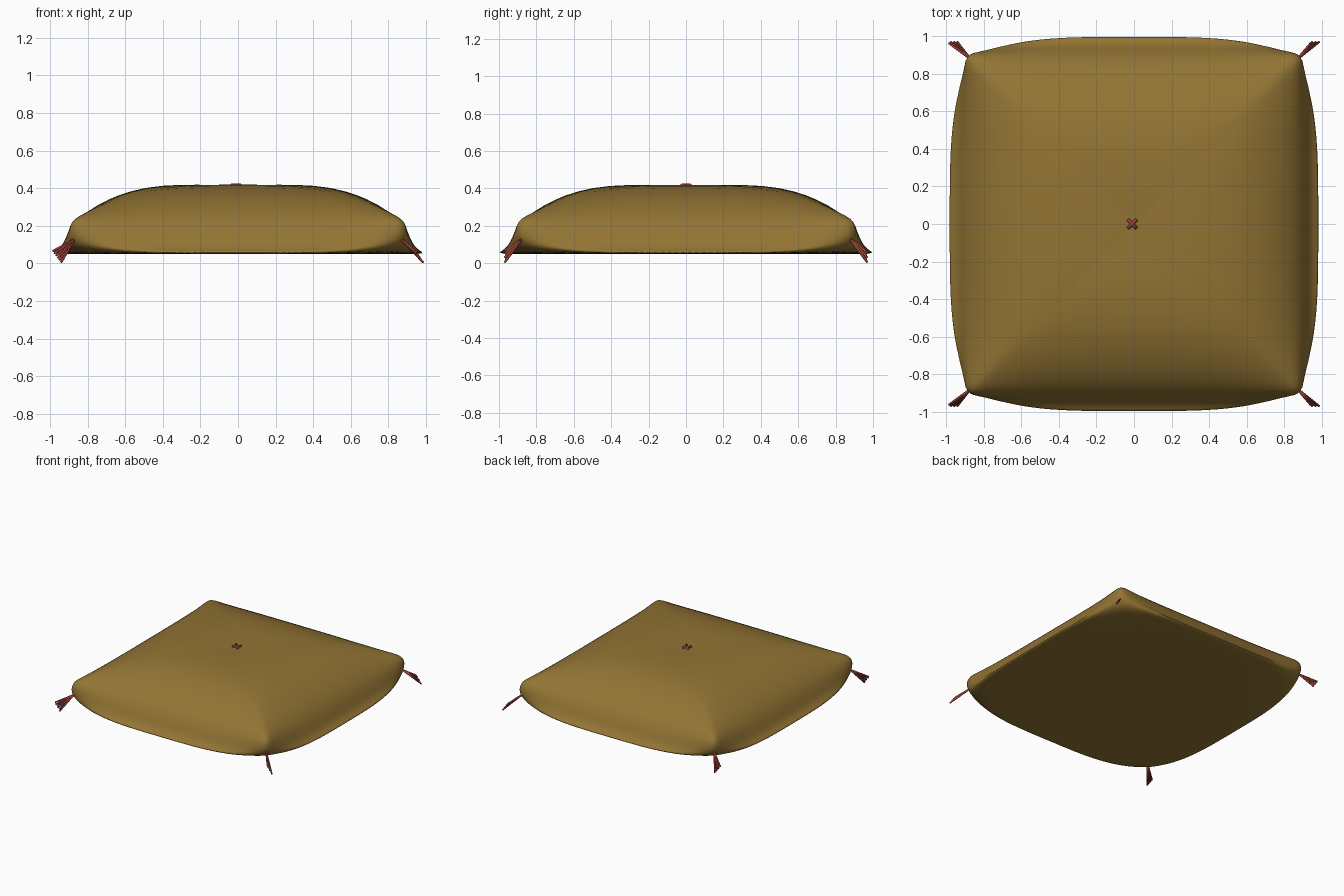
import bpy, bmesh, math
from mathutils import Vector

if "Cube" in bpy.data.objects:
    bpy.data.objects.remove(bpy.data.objects["Cube"])


def material(name, rgb):
    m = bpy.data.materials.new(name)
    m.diffuse_color = (*rgb, 1)
    m.use_nodes = True
    m.node_tree.nodes["Principled BSDF"].inputs["Base Color"].default_value = m.diffuse_color
    return m


GOLD = material("gold cloth", (0.29, 0.175, 0.034))
RED = material("red thread", (0.32, 0.05, 0.04))


def make_object(name, bm, mat):
    bmesh.ops.recalc_face_normals(bm, faces=bm.faces)
    me = bpy.data.meshes.new(name)
    bm.to_mesh(me)
    bm.free()
    me.materials.append(mat)
    ob = bpy.data.objects.new(name, me)
    bpy.context.collection.objects.link(ob)
    for p in me.polygons:
        p.use_smooth = True
    return ob


# Cushion: rings blended between a mid-side profile and a corner profile (distance, height)
MID = [(.3, .05), (.7, .05), (.90, .05), (.985, .05), (1.003, .058), (.972, .072), (.945, .10),
       (.92, .155), (.88, .22), (.80, .287), (.70, .342), (.58, .387), (.42, .417), (.2, .42), (.06, .413)]
CORNER = [(.3, .05), (.7, .05), (.82, .055), (.86, .075), (.885, .105), (.90, .14), (.907, .18),
          (.903, .215), (.887, .242), (.83, .264), (.72, .315), (.60, .36), (.43, .405), (.2, .42), (.06, .413)]
N = 24
bm = bmesh.new()
rings = []
for (dm, zm), (dc, zc) in zip(MID, CORNER):
    ring = []
    for side in range(4):
        a = side * math.pi / 2
        for i in range(N):
            s = -1 + 2 * i / N
            w = abs(s) ** 3.7
            d = dm + (dc - dm) * w
            z = zm + (zc - zm) * w
            t = s * dc
            x = d * math.cos(a) - t * math.sin(a)
            y = d * math.sin(a) + t * math.cos(a)
            ring.append(bm.verts.new((x * 0.985, y, z)))
    rings.append(ring)
for r0, r1 in zip(rings, rings[1:]):
    for i in range(4 * N):
        j = (i + 1) % (4 * N)
        bm.faces.new((r0[i], r0[j], r1[j], r1[i]))
for ring, z in ((rings[0], .05), (rings[-1], .411)):
    c = bm.verts.new((0, 0, z))
    for i in range(4 * N):
        bm.faces.new((ring[i], ring[(i + 1) % (4 * N)], c))
cushion = make_object("cushion", bm, GOLD)
sub = cushion.modifiers.new("soften", 'SUBSURF')
sub.levels = sub.render_levels = 1


def strand(bm, p, q, r0, r1):
    p, q = Vector(p), Vector(q)
    mat = (q - p).to_track_quat('Z', 'Y').to_matrix().to_4x4()
    mat.translation = (p + q) / 2
    bmesh.ops.create_cone(bm, cap_ends=True, segments=8, radius1=r0, radius2=r1,
                          depth=(q - p).length, matrix=mat)


# Corner tassels: fans of thin strands
for sx, xn in ((-1, "left"), (1, "right")):
    for sy, yn in ((-1, "front"), (1, "back")):
        bm = bmesh.new()
        root = (sx * .872, sy * .88, .125)
        for i in range(6):
            k = i / 5
            x = sx * .962 - .022 + .044 * k
            y = sy * (.962 + .006 * (i % 2))
            strand(bm, root, (x, y, .066 - .06 * k), .007, .006)
        make_object(f"{yn}_{xn}_tassel", bm, RED)

# Centre stitch: two crossed threads
bm = bmesh.new()
for s in (-1, 1):
    strand(bm, (-.01 - .024, -.024 * s, .416), (-.01 + .024, .024 * s, .416), .009, .009)
make_object("centre_stitch", bm, RED)
